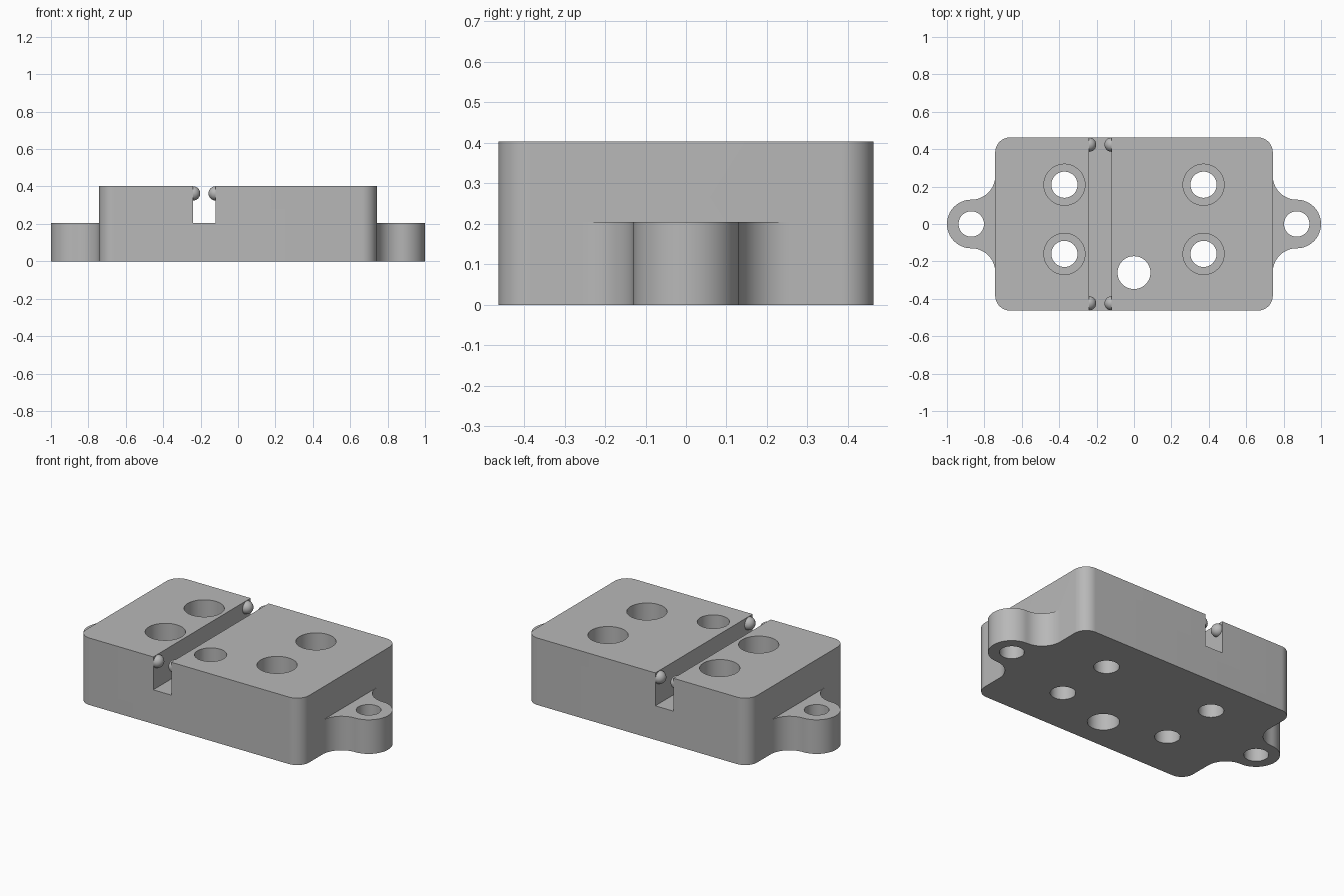
import bpy, bmesh
from math import cos, sin, radians

cube = bpy.data.objects.get("Cube")
if cube:
    bpy.data.objects.remove(cube, do_unlink=True)

grey = bpy.data.materials.new("plain grey")
grey.use_nodes = True
GREY = (0.48, 0.48, 0.48, 1)
grey.diffuse_color = GREY
grey.node_tree.nodes["Principled BSDF"].inputs["Base Color"].default_value = GREY

HALF_X, HALF_Y, TOP = 0.742, 0.463, 0.403
STEP = 0.205          # lug height and slot floor
LUG_X, LUG_R = 0.87, 0.13


def arc(cx, cy, r, start, end, n=16):
    angles = [radians(start + (end - start) * i / n) for i in range(n + 1)]
    return [(cx + r * cos(a), cy + r * sin(a)) for a in angles]


def prism(name, points, z0, z1):
    """Extrude a flat outline from z0 to z1."""
    bm = bmesh.new()
    face = bm.faces.new([bm.verts.new((x, y, z0)) for x, y in points])
    grown = bmesh.ops.extrude_face_region(bm, geom=[face])
    verts = [v for v in grown["geom"] if isinstance(v, bmesh.types.BMVert)]
    bmesh.ops.translate(bm, verts=verts, vec=(0, 0, z1 - z0))
    bmesh.ops.recalc_face_normals(bm, faces=bm.faces)
    mesh = bpy.data.meshes.new(name)
    bm.to_mesh(mesh)
    bm.free()
    mesh.materials.append(grey)
    obj = bpy.data.objects.new(name, mesh)
    bpy.context.collection.objects.link(obj)
    return obj


def drill(name, x, y, r, z0=-0.1, z1=0.6):
    return prism(name, arc(x, y, r, 0, 352.5, 47), z0, z1)


def combine(target, tool, operation):
    """Apply a boolean and discard the tool."""
    tool.hide_render = True
    mod = target.modifiers.new("combine", "BOOLEAN")
    mod.operation, mod.object, mod.solver = operation, tool, "EXACT"
    bpy.context.view_layer.update()
    graph = bpy.context.evaluated_depsgraph_get()
    mesh = bpy.data.meshes.new_from_object(target.evaluated_get(graph))
    target.modifiers.clear()
    target.data = mesh
    bpy.data.objects.remove(tool, do_unlink=True)


def smooth(obj):
    bpy.ops.object.select_all(action="DESELECT")
    obj.select_set(True)
    bpy.context.view_layer.objects.active = obj
    bpy.ops.object.shade_smooth_by_angle(angle=radians(30))


# Main block with rounded vertical corners
CORNER = 0.08
cx, cy = HALF_X - CORNER, HALF_Y - CORNER
outline = (arc(cx, cy, CORNER, 0, 90) + arc(-cx, cy, CORNER, 90, 180)
           + arc(-cx, -cy, CORNER, 180, 270) + arc(cx, -cy, CORNER, 270, 360))
block = prism("block", outline, 0, TOP)

# Mounting lugs: round end flowing into the block through concave fillets
FILLET = LUG_X - HALF_X
fy = LUG_R + FILLET
lug = ([(0.6, -fy)] + arc(LUG_X, -fy, FILLET, 180, 90)
       + arc(LUG_X, 0, LUG_R, -90, 90, 32)[1:]
       + arc(LUG_X, fy, FILLET, 270, 180)[1:] + [(0.6, fy)])
for side in (1, -1):
    combine(block, prism("lug", [(side * x, y) for x, y in lug], 0, STEP), "UNION")
    combine(block, drill("lug_hole", side * LUG_X, 0, 0.068), "DIFFERENCE")
    # Counterbored bolt holes
    for y in (0.21, -0.16):
        combine(block, drill("bolt_hole", side * 0.372, y, 0.07), "DIFFERENCE")
        combine(block, drill("counterbore", side * 0.372, y, 0.11, STEP), "DIFFERENCE")

# Plain through hole
combine(block, drill("through_hole", 0, -0.26, 0.088), "DIFFERENCE")

# Slot across the top
SLOT = (-0.24, -0.12)
a, b = SLOT
combine(block, prism("slot", [(a, -1), (b, -1), (b, 1), (a, 1)], STEP, 0.6), "DIFFERENCE")
smooth(block)

# Retaining beads at both ends of the slot
for x, where in zip(SLOT, ("right", "left")):
    for y, end in ((-0.424, "front"), (0.424, "back")):
        bpy.ops.mesh.primitive_uv_sphere_add(
            segments=24, ring_count=16, radius=0.038, location=(x, y, 0.363))
        bead = bpy.context.object
        bead.name = f"{end}_{where}_bead"
        bead.data.materials.append(grey)
        smooth(bead)
